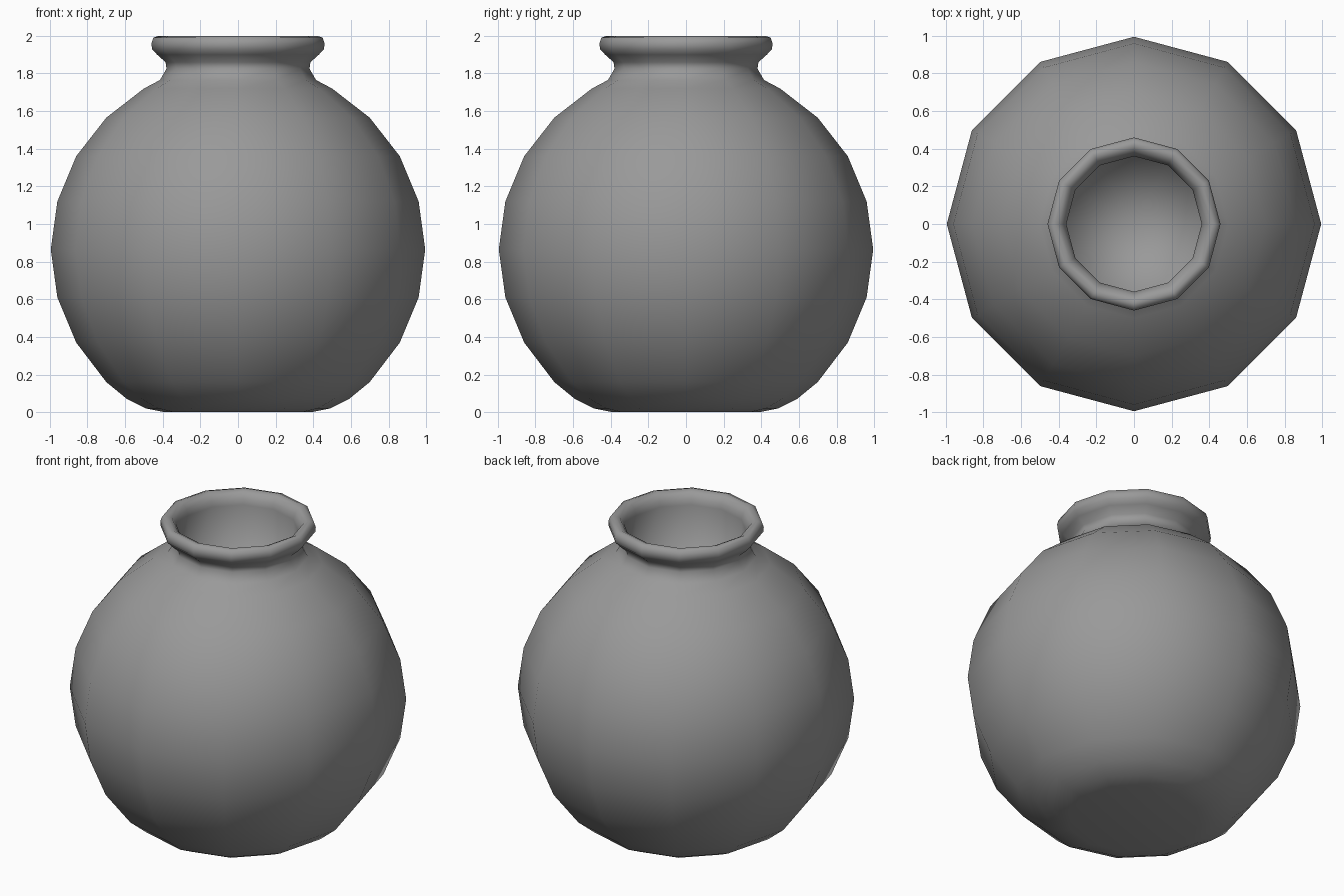
import bpy, bmesh, math

if "Cube" in bpy.data.objects:
    bpy.data.objects.remove(bpy.data.objects["Cube"])

SIDES = 12

# Profile (radius, height): foot, body, neck, rim
outer = [(0, 0), (0.39, 0), (0.49, 0.02), (0.59, 0.07), (0.70, 0.16),
         (0.86, 0.37), (0.96, 0.61), (0.995, 0.865), (0.96, 1.12),
         (0.86, 1.36), (0.70, 1.565), (0.50, 1.72), (0.415, 1.765),
         (0.38, 1.825), (0.385, 1.86), (0.43, 1.90), (0.457, 1.93),
         (0.46, 1.96), (0.45, 1.99), (0.42, 2.0)]
# Lip and the narrow well inside the neck
inner = [(0.39, 1.985), (0.37, 1.955), (0.36, 1.92), (0.36, 1.55), (0, 1.50)]


def lathe(name, profile):
    bm = bmesh.new()
    rings = []
    for r, z in profile:
        n = SIDES if r > 0 else 1
        rings.append([bm.verts.new((r * math.cos(math.tau * i / SIDES),
                                    r * math.sin(math.tau * i / SIDES), z))
                      for i in range(n)])
    for a, b in zip(rings, rings[1:]):
        for i in range(SIDES):
            j = (i + 1) % SIDES
            quad = [a[i % len(a)], a[j % len(a)], b[j % len(b)], b[i % len(b)]]
            bm.faces.new(list(dict.fromkeys(quad)))
    bmesh.ops.recalc_face_normals(bm, faces=bm.faces[:])
    for f in bm.faces:
        f.smooth = True
    mesh = bpy.data.meshes.new(name)
    bm.to_mesh(mesh)
    bm.free()
    obj = bpy.data.objects.new(name, mesh)
    bpy.context.collection.objects.link(obj)
    return obj


# Round pot in dark grey
pot = lathe("round_pot", outer + inner)
grey = bpy.data.materials.new("dark_grey")
grey.diffuse_color = (0.32, 0.32, 0.32, 1)
grey.use_nodes = True
grey.node_tree.nodes["Principled BSDF"].inputs["Base Color"].default_value = grey.diffuse_color
pot.data.materials.append(grey)
